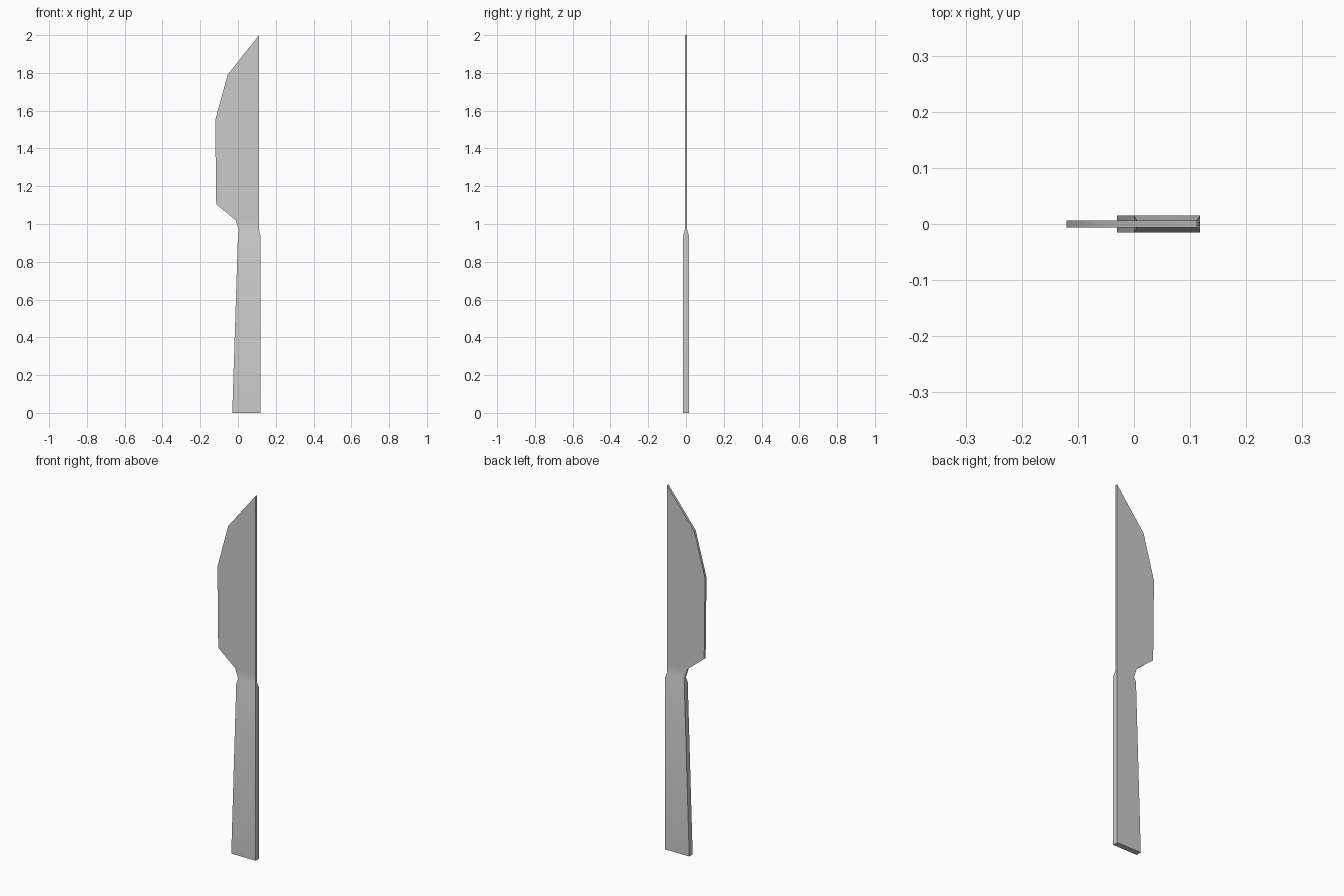
import bpy
import bmesh
import math

if "Cube" in bpy.data.objects:
    bpy.data.objects.remove(bpy.data.objects["Cube"], do_unlink=True)

steel = bpy.data.materials.new("grey_steel")
steel.use_nodes = True
steel.diffuse_color = (0.6, 0.6, 0.6, 1)
steel.node_tree.nodes["Principled BSDF"].inputs["Base Color"].default_value = (0.6, 0.6, 0.6, 1)

# Cross-sections from butt to tip: height, cutting side x, spine x, half thickness
HANDLE = 0.015
BLADE = 0.0065
sections = [
    (0.0, -0.03, 0.118, HANDLE),
    (0.94, 0.0, 0.118, HANDLE),
    (0.968, 0.005, 0.112, BLADE),
    (1.02, -0.012, 0.112, BLADE),
    (1.105, -0.115, 0.112, BLADE),
    (1.55, -0.12, 0.112, BLADE),
    (1.79, -0.055, 0.112, BLADE),
]
tip_x, tip_z = 0.112, 2.0

# Handle, neck and blade lofted as one forged piece
bm = bmesh.new()
rings = []
for z, edge, spine, t in sections:
    corners = [(edge, -t), (spine, -t), (spine, t), (edge, t)]
    rings.append([bm.verts.new((x, y, z)) for x, y in corners])
for low, high in zip(rings, rings[1:]):
    for i in range(4):
        j = (i + 1) % 4
        bm.faces.new((low[i], low[j], high[j], high[i]))
bm.faces.new(rings[0][::-1])

# Pointed tip
front, back = [bm.verts.new((tip_x, y, tip_z)) for y in (-BLADE, BLADE)]
a, b, c, d = rings[-1]
bm.faces.new((a, b, front))
bm.faces.new((b, c, back, front))
bm.faces.new((c, d, back))
bm.faces.new((d, a, front, back))
bmesh.ops.recalc_face_normals(bm, faces=bm.faces)

mesh = bpy.data.meshes.new("knife")
bm.to_mesh(mesh)
bm.free()
mesh.materials.append(steel)
knife = bpy.data.objects.new("knife", mesh)
bpy.context.collection.objects.link(knife)

# Soft transition at the neck, crisp outline
bpy.ops.object.select_all(action="DESELECT")
knife.select_set(True)
bpy.context.view_layer.objects.active = knife
bpy.ops.object.shade_smooth_by_angle(angle=math.radians(30))
